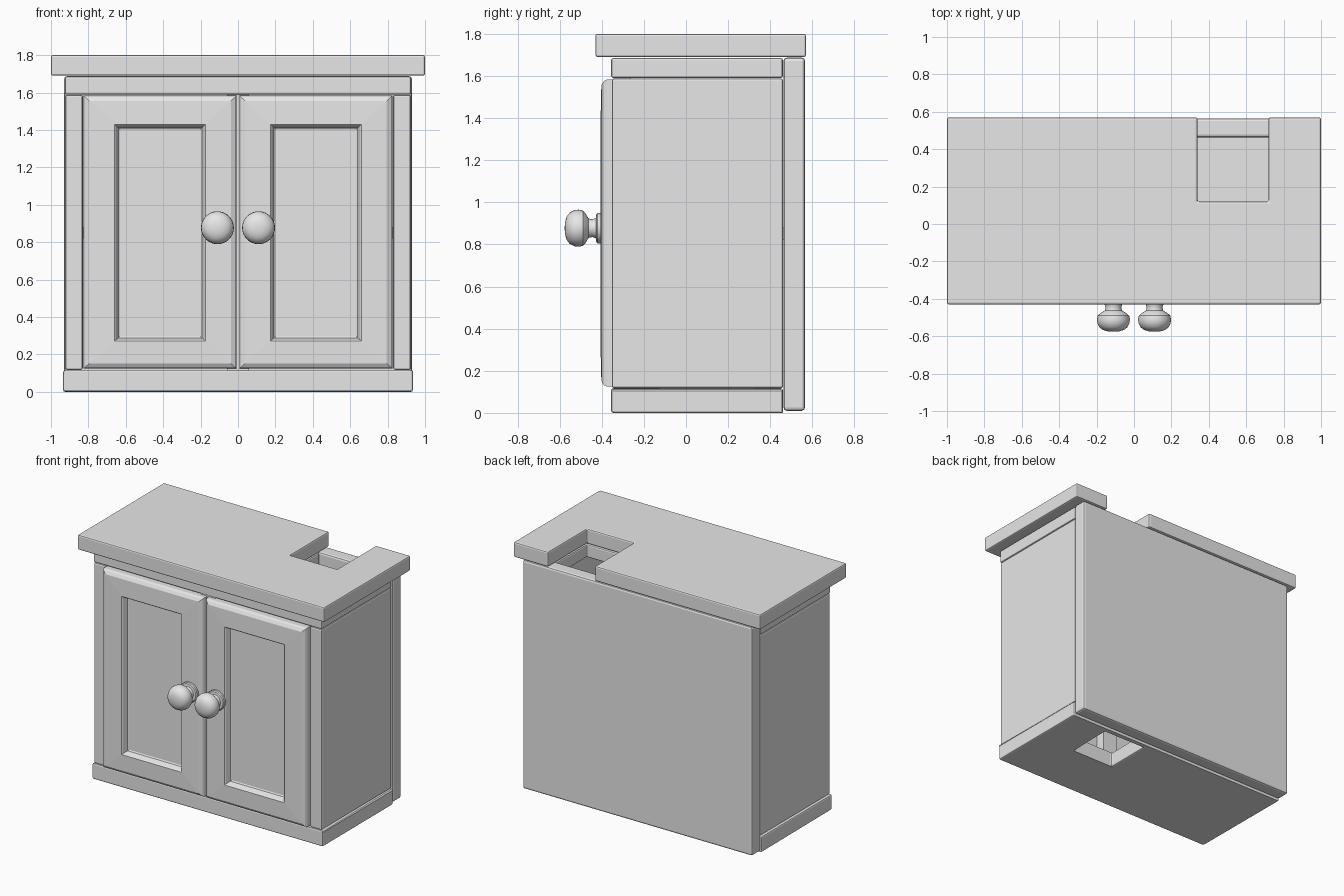
import bpy, bmesh, math
from mathutils import Vector

cube = bpy.data.objects.get("Cube")
if cube:
    bpy.data.objects.remove(cube, do_unlink=True)

paint = bpy.data.materials.new("pale_grey")
paint.use_nodes = True
GREY = (0.8, 0.8, 0.8, 1)
paint.diffuse_color = GREY
paint.node_tree.nodes["Principled BSDF"].inputs["Base Color"].default_value = GREY


def finish(name, bm, bevel=0.0, smooth=False):
    bmesh.ops.recalc_face_normals(bm, faces=bm.faces)
    mesh = bpy.data.meshes.new(name)
    bm.to_mesh(mesh)
    bm.free()
    obj = bpy.data.objects.new(name, mesh)
    bpy.context.collection.objects.link(obj)
    mesh.materials.append(paint)
    if bevel:
        mod = obj.modifiers.new("soft_edges", "BEVEL")
        mod.width = bevel
        mod.segments = 2
        mod.limit_method = "ANGLE"
        mod.angle_limit = math.radians(40)
    if smooth:
        bpy.ops.object.select_all(action="DESELECT")
        obj.select_set(True)
        bpy.context.view_layer.objects.active = obj
        bpy.ops.object.shade_smooth_by_angle(angle=math.radians(35))
    return obj


def loft(loops, ring=False):
    """Join matching point loops; cap both ends, or close into a ring."""
    bm = bmesh.new()
    rows = [[bm.verts.new(p) for p in loop] for loop in loops]
    pairs = list(zip(rows, rows[1:]))
    if ring:
        pairs.append((rows[-1], rows[0]))
    else:
        bm.faces.new(rows[0])
        bm.faces.new(rows[-1])
    for a, b in pairs:
        for i in range(len(a)):
            j = (i + 1) % len(a)
            bm.faces.new((a[i], a[j], b[j], b[i]))
    return bm


def rect(x0, x1, y0, y1):
    return [(x0, y0), (x1, y0), (x1, y1), (x0, y1)]


def slab(name, outline, z0, z1, bevel=0.01):
    return finish(name, loft([[(x, y, z) for x, y in outline] for z in (z0, z1)]), bevel)


def notched(half, front, back):
    """Board outline with a rectangular cut-out in its back edge."""
    return [(-half, front), (half, front), (half, back), (0.72, back),
            (0.72, 0.12), (0.34, 0.12), (0.34, back), (-half, back)]


# Worktop, upper rail and back panel
slab("worktop", notched(1.0, -0.43, 0.57), 1.69, 1.80)
slab("upper_rail", notched(0.925, -0.355, 0.46), 1.59, 1.685)
slab("back_panel", rect(-0.93, 0.93, 0.463, 0.565), 0.01, 1.687, 0.015)

# Base board with a square service hole
outer, hole = rect(-0.935, 0.935, -0.355, 0.46), rect(0.27, 0.61, 0.08, 0.42)
base = [[(x, y, z) for x, y in shape]
        for shape, z in ((outer, 0), (outer, 0.115), (hole, 0.115), (hole, 0))]
finish("base_board", loft(base, ring=True), 0.01)

# Inner shelf and centre stile behind the door gap
slab("shelf", rect(-0.83, 0.83, -0.32, 0.462), 0.82, 0.88, 0)
slab("centre_stile", rect(-0.06, 0.06, -0.345, -0.26), 0.115, 1.59, 0)

# Door cross-section as (inset from door edge, depth), from back to sunk panel
DOOR = [(0, -0.33), (0, -0.375), (0.008, -0.39), (0.03, -0.402), (0.165, -0.405),
        (0.172, -0.398), (0.185, -0.365), (0.195, -0.36)]
# Knob profile as (radius, depth)
KNOB = [(0.068, -0.395), (0.072, -0.402), (0.072, -0.42), (0.066, -0.426),
        (0.048, -0.428), (0.042, -0.445), (0.046, -0.463), (0.07, -0.477),
        (0.084, -0.49), (0.088, -0.51), (0.086, -0.53), (0.075, -0.552),
        (0.055, -0.567), (0.03, -0.574), (0.008, -0.576)]

for side, label in ((1, "left"), (-1, "right")):
    # Side panel
    edges = sorted((side * 0.83, side * 0.923))
    slab(label + "_side_panel", rect(*edges, -0.352, 0.461), 0.117, 1.588)

    # Framed door; the recess is a little taller at the rails
    loops = []
    for inset, y in DOOR:
        pts = rect(0.008 + inset, 0.825 - inset, 0.125 + inset * 0.88, 1.583 - inset * 0.93)
        loops.append([(side * x, y, z) for x, z in pts])
    finish(label + "_door", loft(loops))

    # Turned knob
    turn = [math.tau * i / 32 for i in range(32)]
    rings = [[(side * 0.11 + r * math.cos(a), y, 0.877 + r * math.sin(a)) for a in turn]
             for r, y in KNOB]
    finish(label + "_knob", loft(rings), smooth=True)
